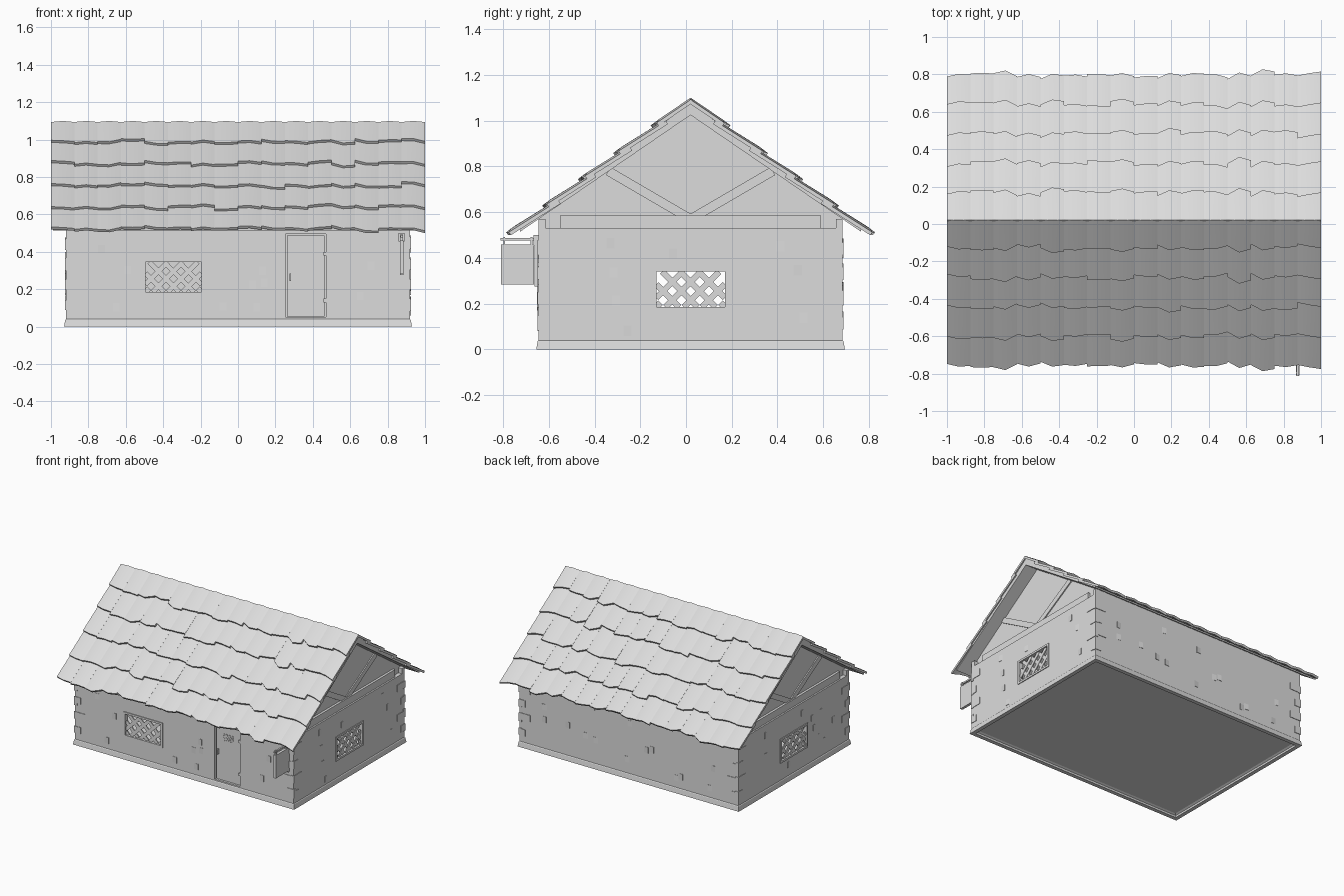
import bpy, bmesh, math, random
from mathutils import Vector as V

random.seed(7)
cube = bpy.data.objects.get("Cube")
if cube:
    bpy.data.objects.remove(cube, do_unlink=True)

plaster = bpy.data.materials.new("plain_grey")
plaster.use_nodes = True
GREY = (0.72, 0.72, 0.72, 1)
plaster.diffuse_color = GREY
plaster.node_tree.nodes["Principled BSDF"].inputs["Base Color"].default_value = GREY

MID = 0.02                      # ridge position in y
X, Y, WALL = 0.92, 0.665, 0.03  # half sizes and wall thickness
UP = V((0, 0, 1))


def finish(bm, name, smooth=False):
    bmesh.ops.recalc_face_normals(bm, faces=bm.faces)
    me = bpy.data.meshes.new(name)
    bm.to_mesh(me)
    bm.free()
    me.materials.append(plaster)
    ob = bpy.data.objects.new(name, me)
    bpy.context.collection.objects.link(ob)
    if smooth:
        bpy.ops.object.select_all(action='DESELECT')
        ob.select_set(True)
        bpy.context.view_layer.objects.active = ob
        bpy.ops.object.shade_smooth_by_angle(angle=math.radians(35))
    return ob


def loft(bm, a, b):
    """Solid between two matching outlines."""
    a, b = [[bm.verts.new(p) for p in ring] for ring in (a, b)]
    bm.faces.new(a)
    bm.faces.new(b)
    for i in range(len(a)):
        j = (i + 1) % len(a)
        bm.faces.new((a[i], a[j], b[j], b[i]))


def bar(bm, p, q, width, depth, n):
    """Rectangular bar from p to q; depth runs along n."""
    p, q, n = V(p), V(q), V(n)
    s = (q - p).cross(n).normalized() * width / 2
    d = n * depth / 2
    ring = (s + d, s - d, -s - d, -s + d)
    loft(bm, [p + r for r in ring], [q + r for r in ring])


class Face:
    """Flat wall frame: u runs sideways, v up, w outward."""
    def __init__(self, origin, u, n):
        self.o, self.u, self.n = V(origin), V(u), V(n)

    def at(self, u, v, w=0):
        return self.o + self.u * u + UP * v + self.n * w

    def block(self, bm, u0, u1, v0, v1, w0, w1):
        mid = (v0 + v1) / 2
        bar(bm, self.at(u0, mid, (w0 + w1) / 2), self.at(u1, mid, (w0 + w1) / 2),
            v1 - v0, w1 - w0, self.n)

    def lattice(self, bm, u0, u1, v0, v1, w, pitch, width):
        W, H = u1 - u0, v1 - v0
        for k in range(-int(H / pitch), int(W / pitch) + 1):
            c = (k + 0.5) * pitch
            a, b = max(0, c), min(W, H + c)
            if b - a < 0.01:
                continue
            bar(bm, self.at(u0 + a, v0 + a - c, w), self.at(u0 + b, v0 + b - c, w), width, 0.008, self.n)
            bar(bm, self.at(u1 - a, v0 + a - c, w - 0.003), self.at(u1 - b, v0 + b - c, w - 0.003),
                width, 0.008, self.n)


front = Face((0, MID - Y, 0), (1, 0, 0), (0, -1, 0))
back = Face((0, MID + Y, 0), (-1, 0, 0), (0, 1, 0))
left = Face((X, MID, 0), (0, 1, 0), (1, 0, 0))
right = Face((-X, MID, 0), (0, -1, 0), (-1, 0, 0))

WIN_F = (-0.495, -0.195, 0.185, 0.345)
WIN_S = (-0.15, 0.15, 0.185, 0.34)
DOOR = (0.255, 0.47, 0.05, 0.495)
plan = [("front", front, X, 0.57, [WIN_F, DOOR]), ("back", back, X, 0.57, []),
        ("left", left, Y, 0.53, [WIN_S]), ("right", right, Y, 0.53, [WIN_S])]

# Walls with openings, loose stones and corner stones
for name, f, half, top, holes in plan:
    bm = bmesh.new()
    edge = -half
    for u0, u1, v0, v1 in holes:
        f.block(bm, edge, u0, 0.02, top, -WALL, 0)
        f.block(bm, u0, u1, 0.02, v0, -WALL, 0)
        f.block(bm, u0, u1, v1, top, -WALL, 0)
        edge = u1
    f.block(bm, edge, half, 0.02, top, -WALL, 0)
    finish(bm, name + "_wall")

    bm = bmesh.new()
    for i in range(14):
        u, v = random.uniform(-half + 0.1, half - 0.2), random.uniform(0.08, 0.47)
        if any(h[0] - 0.13 < u < h[1] + 0.04 and h[2] - 0.06 < v < h[3] + 0.06 for h in holes):
            continue
        tilt = random.choice((-1, 1)) * 0.005
        bar(bm, f.at(u, v, tilt - 0.004), f.at(u + 0.09, v, -tilt - 0.004), 0.045, 0.006, f.n)
    for side in (-1, 1):
        for row in range(4):
            length = 0.05 + 0.04 * (row % 2)
            ends = sorted((side * (half + 0.004), side * (half - length)))
            z = 0.09 + row * 0.11 + random.uniform(-0.01, 0.01)
            f.block(bm, ends[0], ends[1], z, z + 0.05, -0.02, 0.004)
    finish(bm, name + "_wall_stones")

# Window frames and lattices
for name, f, hole in (("front", front, WIN_F), ("left", left, WIN_S), ("right", right, WIN_S)):
    u0, u1, v0, v1 = hole
    t = 0.015
    bm = bmesh.new()
    for a, b in ((u0 - t, u0), (u1, u1 + t)):
        f.block(bm, a, b, v0 - t, v1 + t, -0.02, 0.006)
    for a, b in ((v0 - t, v0), (v1, v1 + t)):
        f.block(bm, u0, u1, a, b, -0.02, 0.006)
    finish(bm, name + "_window_frame")
    bm = bmesh.new()
    f.lattice(bm, u0, u1, v0, v1, -0.008, 0.08, 0.026)
    finish(bm, name + "_window_lattice")

# Door with grille, handle and hinges
bm = bmesh.new()
u0, u1, v0, v1 = DOOR
front.block(bm, u0, u1, v0, v1, -WALL, -0.02)
front.block(bm, u0 + 0.008, u1 - 0.008, v0 + 0.004, v1 - 0.008, -0.022, -0.01)
finish(bm, "door")
bm = bmesh.new()
front.lattice(bm, 0.32, 0.405, 0.36, 0.41, -0.008, 0.024, 0.006)
finish(bm, "door_grille")
bm = bmesh.new()
front.block(bm, 0.276, 0.284, 0.245, 0.285, -0.012, 0.006)
for z in (0.14, 0.39):
    front.block(bm, 0.458, 0.474, z - 0.01, z + 0.01, -0.012, 0.004)
finish(bm, "door_fittings")

# Plinth ring with sloping outer face, and the floor
bm = bmesh.new()
loops = []
for inset, z in ((0, 0), (0.006, 0.035), (0.012, 0.042), (0.05, 0.042), (0.05, 0.025), (0.03, 0.015), (0.03, 0)):
    a, b = X + 0.01 - inset, Y + 0.01 - inset
    loops.append([bm.verts.new((sx * a, MID + sy * b, z)) for sx, sy in ((-1, -1), (1, -1), (1, 1), (-1, 1))])
for r, ring in enumerate(loops):
    nxt = loops[(r + 1) % len(loops)]
    for i in range(4):
        j = (i + 1) % 4
        bm.faces.new((ring[i], ring[j], nxt[j], nxt[i]))
finish(bm, "plinth")
bm = bmesh.new()
bar(bm, (-X + 0.02, MID, 0.03), (X - 0.02, MID, 0.03), 2 * Y - 0.04, 0.016, UP)
finish(bm, "floor")

# Gables: panel, tie beam and two braces
for name, f in (("left", left), ("right", right)):
    bm = bmesh.new()
    tri = ((-Y, 0.52), (Y, 0.52), (Y, 0.575), (0, 1.04), (-Y, 0.575))
    loft(bm, [f.at(u, v, -0.06) for u, v in tri], [f.at(u, v, -0.03) for u, v in tri])
    finish(bm, name + "_gable_panel")
    bm = bmesh.new()
    f.block(bm, -0.57, 0.57, 0.53, 0.585, -0.04, -0.012)
    for s in (-1, 1):
        bar(bm, f.at(0, 0.57, -0.03), f.at(s * 0.36, 0.78, -0.03), 0.04, 0.016, f.n)
    finish(bm, name + "_gable_beams")

# Roof boards under the tiles
bm = bmesh.new()
outline = ((0, 1.078), (0.745, 0.527), (0.745, 0.515), (0, 1.025), (-0.745, 0.515), (-0.745, 0.527))
loft(bm, [(-0.99, MID + y, z) for y, z in outline], [(0.99, MID + y, z) for y, z in outline])
finish(bm, "roof_boards")

# Overlapping tiles, the same layout on both slopes
ANGLE = math.atan2(0.588, 0.795)
COLS, ROWS, STEP = 16, 5, 0.195
skew = [[random.uniform(-0.016, 0.016) for k in range(3)] for c in range(COLS)]
slip = [[random.choice((0, 0, 0, 0.012, -0.012)) for r in range(ROWS)] for c in range(COLS)]
crown = (0, 0.007, 0)
for name, side in (("front", -1), ("back", 1)):
    def on_roof(x, s, n):
        return (x, MID + side * (s * math.cos(ANGLE) + n * math.sin(ANGLE)),
                1.097 - s * math.sin(ANGLE) + n * math.cos(ANGLE))

    bm = bmesh.new()
    for c in range(COLS):
        for r in range(ROWS):
            start = max(0, r * STEP - 0.05)
            end = r * STEP + 0.18 + slip[c][r]
            rings = []
            for low in (0, 1):
                top, under = [], []
                for k in range(3):
                    x = -1 + (c + k / 2) * 2 / COLS
                    s = end + skew[c][k] + (0.014 if k == 1 else 0) if low else start
                    n = (0.003 if low else -0.015) + crown[k]
                    if r == 0 and not low:
                        n = crown[k] - 0.004
                    top.append(on_roof(x, s, n))
                    under.append(on_roof(x, s, n - 0.016))
                rings.append(top + under[::-1])
            loft(bm, *rings)
    finish(bm, name + "_roof_tiles", smooth=True)

# Hanging sign on a wall bracket
SX = 0.875
bm = bmesh.new()
bar(bm, (SX, -0.655, 0.275), (SX, -0.655, 0.5), 0.02, 0.016, (0, -1, 0))
bar(bm, (SX, -0.655, 0.455), (SX, -0.655, 0.5), 0.032, 0.022, (0, -1, 0))
bar(bm, (SX, -0.645, 0.482), (SX, -0.812, 0.482), 0.012, 0.012, UP)
for y in (-0.675, -0.795):
    bar(bm, (SX, y, 0.45), (SX, y, 0.492), 0.016, 0.008, (0, 1, 0))
finish(bm, "sign_bracket")
bm = bmesh.new()
bar(bm, (SX, -0.81, 0.372), (SX, -0.665, 0.372), 0.02, 0.175, UP)
finish(bm, "sign_board")
